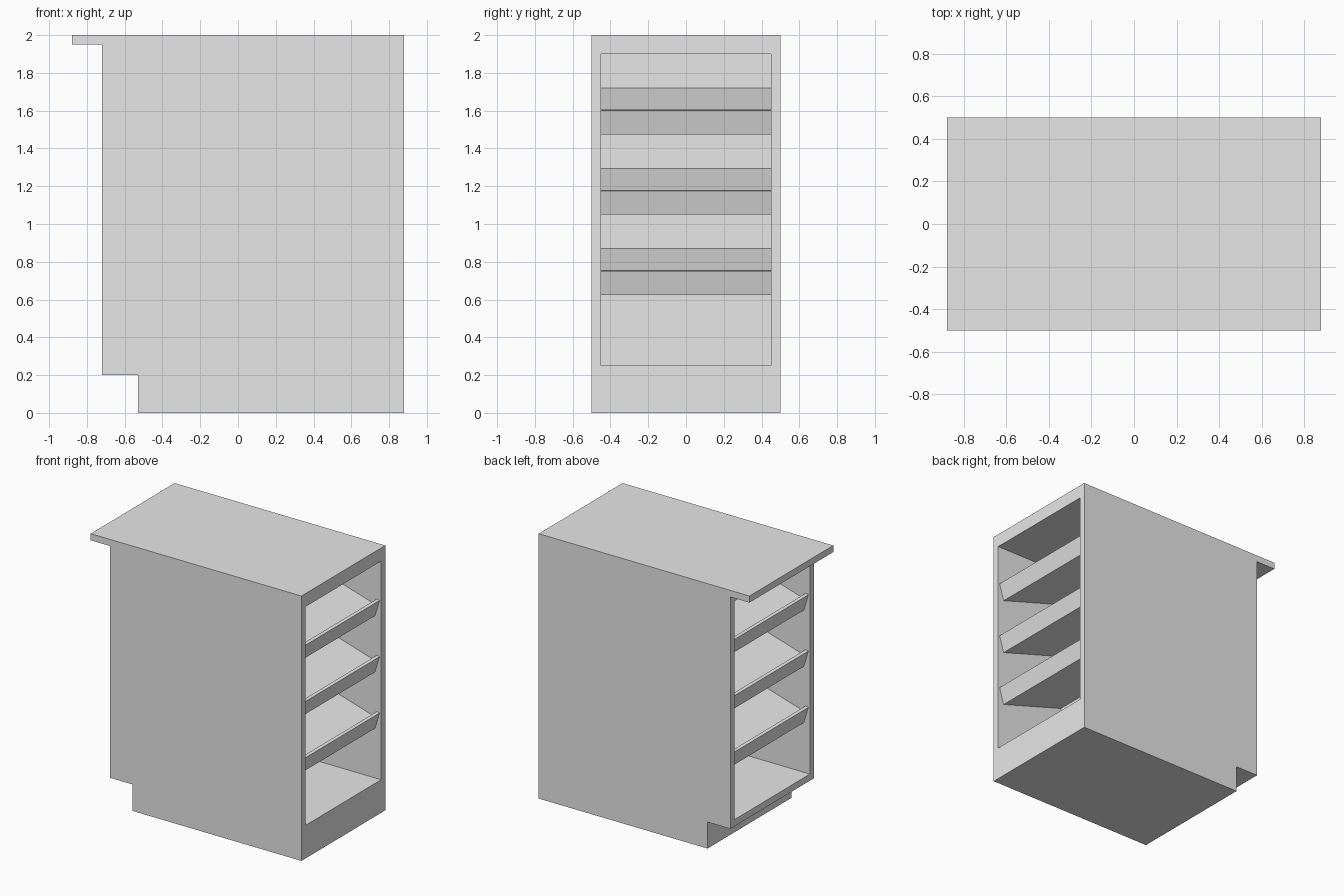
import bpy
import bmesh

cube = bpy.data.objects.get("Cube")
if cube:
    bpy.data.objects.remove(cube, do_unlink=True)

# One plain grey for the whole unit
grey = bpy.data.materials.new("plain_grey")
grey.use_nodes = True
grey.diffuse_color = (0.8, 0.8, 0.8, 1)
grey.node_tree.nodes["Principled BSDF"].inputs["Base Color"].default_value = (0.8, 0.8, 0.8, 1)

CENTRE = 0.08         # middle of the two-sided body along x
DIVIDER = 0.22        # half thickness of the central divider
FLOOR, CEILING = 0.25, 1.9


def extrude_profile(name, profile, half_depth):
    """Extrude an (x, z) outline along y, centred on y = 0."""
    bm = bmesh.new()
    face = bm.faces.new([bm.verts.new((x, -half_depth, z)) for x, z in profile])
    new = bmesh.ops.extrude_face_region(bm, geom=[face])["geom"]
    moved = [v for v in new if isinstance(v, bmesh.types.BMVert)]
    bmesh.ops.translate(bm, verts=moved, vec=(0, 2 * half_depth, 0))
    bmesh.ops.recalc_face_normals(bm, faces=bm.faces)
    mesh = bpy.data.meshes.new(name)
    bm.to_mesh(mesh)
    bm.free()
    mesh.materials.append(grey)
    obj = bpy.data.objects.new(name, mesh)
    bpy.context.collection.objects.link(obj)
    return obj


# Cabinet body with toe recess and overhanging counter
body = extrude_profile("cabinet_body", [
    (-0.53, 0), (0.88, 0), (0.88, 2), (-0.88, 2),
    (-0.88, 1.95), (-0.72, 1.95), (-0.72, 0.2), (-0.53, 0.2)], 0.5)

# Open bays at both ends, leaving the divider between them
cutters = []
for side in (1, -1):
    inner, outer = CENTRE + side * DIVIDER, CENTRE + side * 0.95
    cutter = extrude_profile("bay_cutter", [
        (inner, FLOOR), (outer, FLOOR), (outer, CEILING), (inner, CEILING)], 0.45)
    cutter.hide_render = True
    cut = body.modifiers.new("open_bay", "BOOLEAN")
    cut.operation = "DIFFERENCE"
    cut.solver = "EXACT"
    cut.object = cutter
    cutters.append(cutter)

depsgraph = bpy.context.evaluated_depsgraph_get()
cut_mesh = bpy.data.meshes.new_from_object(body.evaluated_get(depsgraph))
body.modifiers.clear()
body.data = cut_mesh
for cutter in cutters:
    bpy.data.objects.remove(cutter, do_unlink=True)

# Sloping shelves with a raised lip, mirrored about the divider
shelf = [(0.20, 0.045), (0.75, -0.125), (0.787, 0), (0.765, 0.006),
         (0.755, -0.04), (0.20, 0.126)]
for side, label in ((1, "left"), (-1, "right")):
    for level, lip_z in enumerate((0.75, 1.175, 1.6), 1):
        extrude_profile(f"{label}_shelf_{level}",
                        [(CENTRE + side * u, lip_z + h) for u, h in shelf], 0.455)
